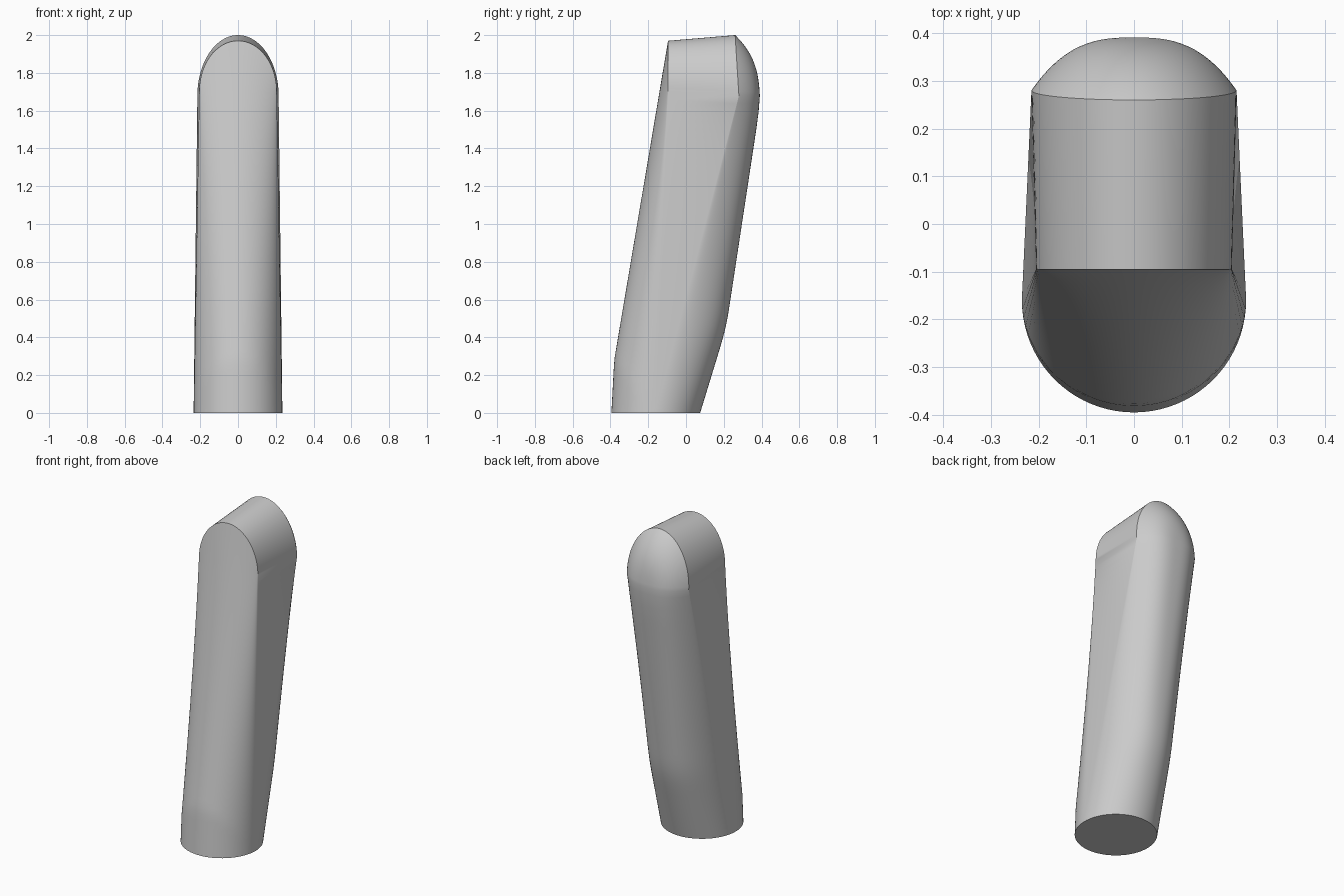
import bpy, bmesh, math

cube = bpy.data.objects.get("Cube")
if cube:
    bpy.data.objects.remove(cube, do_unlink=True)

STEPS = 40          # points along each half of a section
RADIUS = 0.235      # round foot
FOOT_Y = -0.16
SPINE = [(0, 0.075), (0.36, 0.185), (0.44, 0.207), (0.52, 0.223),
         (1.5, 0.372), (1.6, 0.385), (1.68, 0.391)]


def spine_y(z):
    for (z0, y0), (z1, y1) in zip(SPINE, SPINE[1:]):
        if z <= z1:
            return y0 + (y1 - y0) * (z - z0) / (z1 - z0)
    return SPINE[-1][1]


def root(v):
    return math.sqrt(max(0.0, v))


def front_point(c, h, phi):
    """Ruled face running from the upright arch down to the round foot."""
    base, rise = 1.70, 0.27
    z = base * h + rise * math.sin(phi)
    x = (RADIUS - 0.03 * h) * c * math.cos(phi)
    bulge = root(1 - (c * math.cos(phi)) ** 2)
    top, low = base + rise * bulge, 0.28 * bulge
    bend = 1 - 0.05 * bulge
    if z >= low:
        s = bend * (top - z) / (top - low)
    else:
        s = 1 - (1 - bend) * z / low
    return x, -0.095 + (FOOT_Y + 0.095 - RADIUS * bulge) * s, z


def back_point(c, h, phi):
    """Rounded back, ending in a shallow dome behind the arch."""
    z = 1.68 * h + 0.32 * math.sin(phi)
    x = (RADIUS - 0.02 * h) * c * math.cos(phi)
    r = min(1.0, root((c * math.cos(phi)) ** 2 + math.sin(phi) ** 2))
    side = FOOT_Y + 0.44 * h - 0.02 * math.sin(phi)
    depth = spine_y(1.68 * h) - (FOOT_Y + 0.44 * h)
    return x, side + depth * (h * (1 - r ** 2.8) + (1 - h) * root(1 - r * r)), z


# Levels: straight stem first, then the arched end
levels = [(i / 40, 0.0) for i in range(41)]
levels += [(1.0, math.pi / 2 * i / 24) for i in range(1, 25)]
angles = [math.pi * i / STEPS for i in range(STEPS + 1)]

bm = bmesh.new()
rings = []
for h, phi in levels:
    ring = [front_point(-math.cos(a), h, phi) for a in angles]
    ring += [back_point(math.cos(a), h, phi) for a in angles]
    rings.append([bm.verts.new(p) for p in ring])

count = len(rings[0])
for low, high in zip(rings, rings[1:]):
    for i in range(count):
        j = (i + 1) % count
        bm.faces.new((low[i], low[j], high[j], high[i]))
bm.faces.new(list(reversed(rings[0])))
bmesh.ops.remove_doubles(bm, verts=bm.verts, dist=0.0004)
bmesh.ops.recalc_face_normals(bm, faces=bm.faces)

mesh = bpy.data.meshes.new("handle")
bm.to_mesh(mesh)
bm.free()
handle = bpy.data.objects.new("handle", mesh)
bpy.context.collection.objects.link(handle)

# Plain grey finish
grey = bpy.data.materials.new("light_grey")
grey.use_nodes = True
colour = (0.6, 0.6, 0.6, 1.0)
grey.diffuse_color = colour
grey.node_tree.nodes["Principled BSDF"].inputs["Base Color"].default_value = colour
mesh.materials.append(grey)

bpy.ops.object.select_all(action='DESELECT')
handle.select_set(True)
bpy.context.view_layer.objects.active = handle
bpy.ops.object.shade_smooth_by_angle(angle=math.radians(30))
